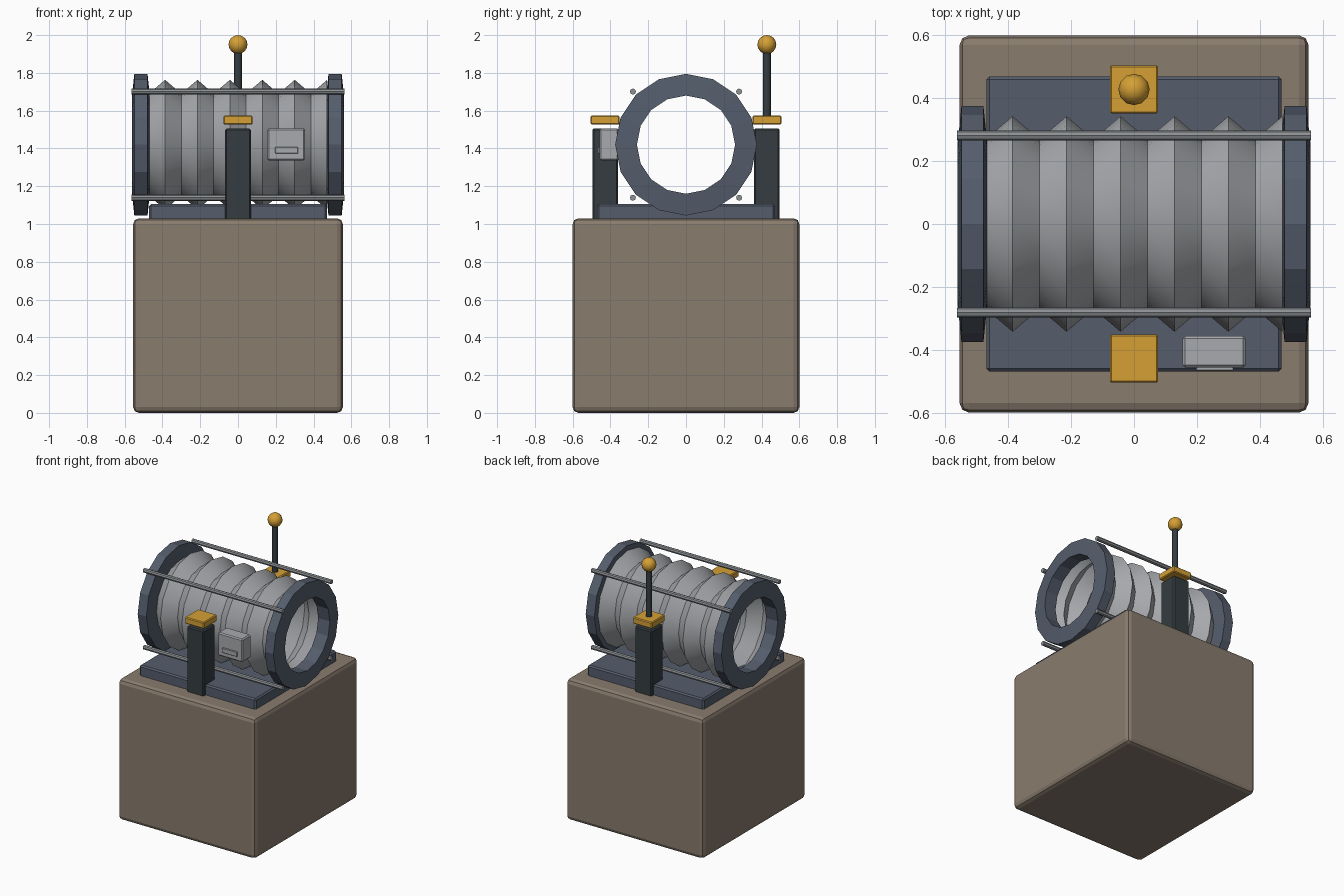
import bpy, bmesh, math
from mathutils import Matrix

if "Cube" in bpy.data.objects:
    bpy.data.objects.remove(bpy.data.objects["Cube"], do_unlink=True)

AXIS_Z = 1.42      # height of the tube axis
POST_Y = 0.428     # distance of the posts from the middle


def material(name, rgb):
    m = bpy.data.materials.new(name)
    m.use_nodes = True
    color = (*rgb, 1)
    m.diffuse_color = color
    m.node_tree.nodes["Principled BSDF"].inputs["Base Color"].default_value = color
    return m


brown = material("brown stone", (0.25, 0.20, 0.155))
slate = material("slate metal", (0.09, 0.11, 0.15))
dark = material("dark metal", (0.035, 0.046, 0.052))
gold = material("gold", (0.66, 0.35, 0.035))
pale = material("pale grey", (0.39, 0.40, 0.42))
steel = material("steel grey", (0.27, 0.285, 0.30))


def finish(name, bm, mat, smooth=None):
    bmesh.ops.recalc_face_normals(bm, faces=bm.faces)
    mesh = bpy.data.meshes.new(name)
    bm.to_mesh(mesh)
    bm.free()
    mesh.materials.append(mat)
    obj = bpy.data.objects.new(name, mesh)
    bpy.context.collection.objects.link(obj)
    if smooth:
        bpy.ops.object.select_all(action='DESELECT')
        obj.select_set(True)
        bpy.context.view_layer.objects.active = obj
        bpy.ops.object.shade_smooth_by_angle(angle=math.radians(smooth))
    return obj


def box(name, x, y, z, mat, bevel=0.0, segments=1):
    """Box from (low, high) ranges, with bevelled edges."""
    bm = bmesh.new()
    bmesh.ops.create_cube(bm, size=1)
    for v in bm.verts:
        for i, (low, high) in enumerate((x, y, z)):
            v.co[i] = high if v.co[i] > 0 else low
    if bevel:
        bmesh.ops.bevel(bm, geom=bm.edges[:], offset=bevel, segments=segments,
                        profile=0.5, affect='EDGES')
    return finish(name, bm, mat)


def lathe_x(name, profile, mat, closed, smooth=None, sides=16):
    """Revolve (x, radius) points about the tube axis."""
    bm = bmesh.new()
    loops = []
    for x, r in profile:
        angles = [2 * math.pi * k / sides for k in range(sides)]
        loops.append([bm.verts.new((x, r * math.cos(a), AXIS_Z + r * math.sin(a)))
                      for a in angles])
    pairs = list(zip(loops, loops[1:]))
    if closed:
        pairs.append((loops[-1], loops[0]))
    for a, b in pairs:
        for k in range(sides):
            n = (k + 1) % sides
            bm.faces.new((a[k], a[n], b[n], b[k]))
    return finish(name, bm, mat, smooth)


def rod(name, radius, length, matrix, mat, sides=12):
    bm = bmesh.new()
    bmesh.ops.create_cone(bm, cap_ends=True, segments=sides, radius1=radius,
                          radius2=radius, depth=length, matrix=matrix)
    return finish(name, bm, mat, 40)


# Base block and plinth
box("base_block", (-0.555, 0.555), (-0.6, 0.6), (0, 1.03), brown, 0.03, 2)
box("plinth", (-0.47, 0.47), (-0.47, 0.47), (1.02, 1.105), slate, 0.01)

# Pleated open tube: alternating valleys and peaks
pleats = 11
lathe_x("bellows", [(-0.472 + 0.944 * i / pleats, 0.343 if i % 2 else 0.27)
                    for i in range(pleats + 1)], pale, False, 30)

# End rings with slightly conical faces
for side, s in (("left", 1), ("right", -1)):
    lathe_x(side + "_end_ring", [(s * 0.467, 0.26), (s * 0.479, 0.375),
                                 (s * 0.549, 0.375), (s * 0.561, 0.26)], slate, True)

# Tie rods along the tube
for side, sy in (("front", -1), ("back", 1)):
    for level, sz in (("lower", -1), ("upper", 1)):
        place = Matrix.Translation((0, sy * 0.281, AXIS_Z + sz * 0.281))
        rod(f"{side}_{level}_tie_rod", 0.016, 1.125,
            place @ Matrix.Rotation(math.pi / 2, 4, 'Y'), steel, 8)

# Posts with caps
for side, s in (("front", -1), ("back", 1)):
    y = s * POST_Y
    box(side + "_post", (-0.068, 0.068), (y - 0.068, y + 0.068), (1.02, 1.506), dark, 0.008)
    box(side + "_post_cap", (-0.077, 0.077), (y - 0.077, y + 0.077), (1.526, 1.574), gold, 0.006)

# Lever on the back post
rod("lever_rod", 0.021, 0.36, Matrix.Translation((0, POST_Y, 1.75)), dark)
bm = bmesh.new()
bmesh.ops.create_uvsphere(bm, u_segments=12, v_segments=8, radius=0.05,
                          matrix=Matrix.Translation((0, POST_Y, 1.95)))
finish("lever_knob", bm, gold, 50)

# Control box with a raised handle plate
box("control_box", (0.155, 0.355), (-0.457, -0.356), (1.337, 1.506), pale, 0.008)
box("control_box_handle", (0.197, 0.317), (-0.467, -0.455), (1.373, 1.407), pale, 0.002)
